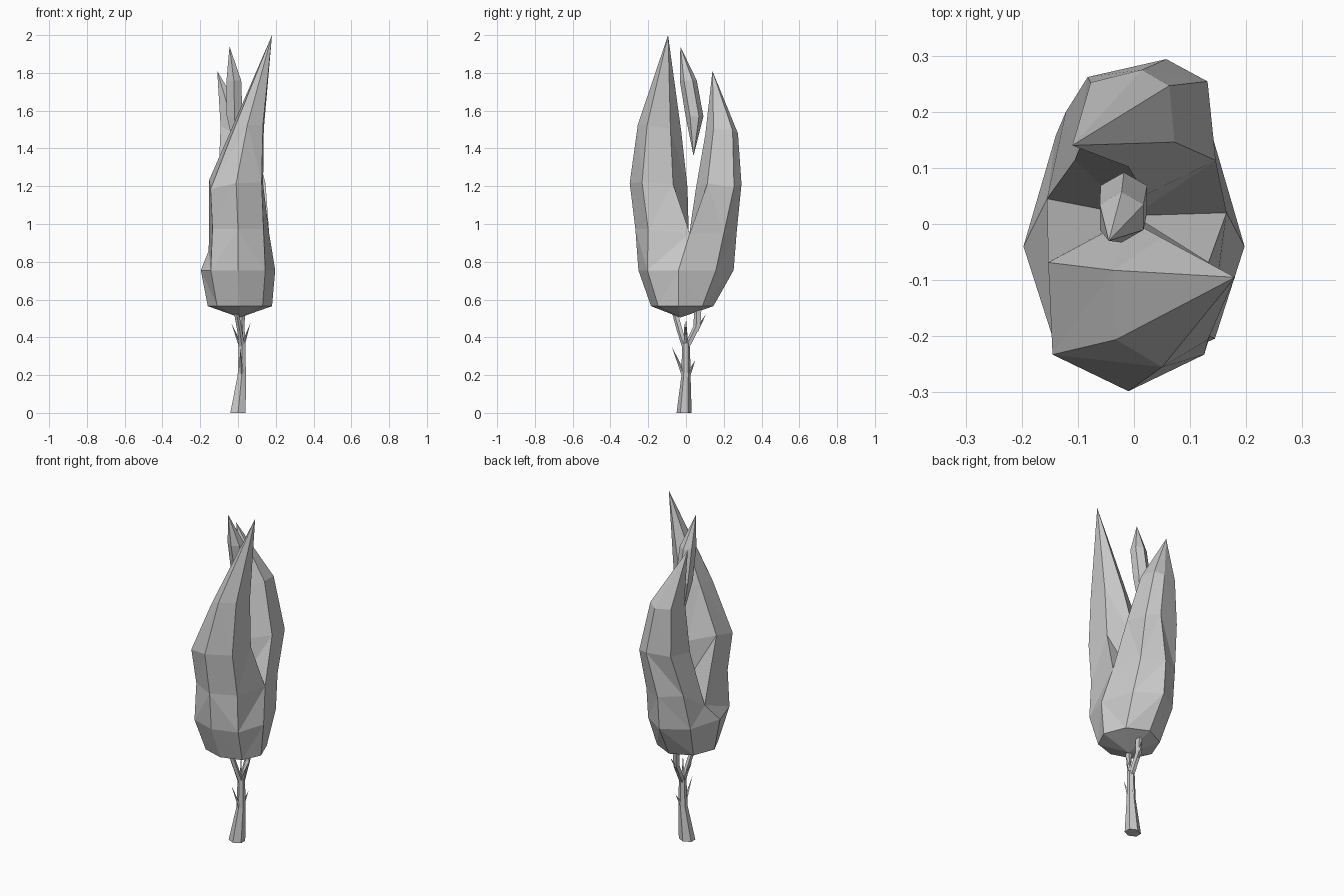
import bpy, bmesh, math, random

if "Cube" in bpy.data.objects:
    bpy.data.objects.remove(bpy.data.objects["Cube"])

random.seed(4)


def ring(bm, x, y, z, rx, ry, angles, skew=0.0, jitter=0.0, power=1.0):
    """Elliptic vertex ring; skew drags sides forward, power < 1 squares the front."""
    out = []
    for d in angles:
        c, s = math.cos(math.radians(d)), math.sin(math.radians(d))
        cc, ss = c, s
        if s < -0.01 and abs(c) > 0.01:
            cc = math.copysign(abs(c) ** power, c)
            ss = -abs(s) ** power
        out.append(bm.verts.new((x + rx * cc, y + ry * ss - skew * c * c,
                                 z + random.uniform(-jitter, jitter))))
    return out


def bridge(bm, a, b):
    """Triangulated band between two equal loops, alternating diagonals."""
    n = len(a)
    for i in range(n):
        j = (i + 1) % n
        if i % 2:
            bm.faces.new((a[i], a[j], b[j]))
            bm.faces.new((a[i], b[j], b[i]))
        else:
            bm.faces.new((a[i], a[j], b[i]))
            bm.faces.new((a[j], b[j], b[i]))


def fan(bm, loop, tip):
    v = bm.verts.new(tip)
    for i in range(len(loop)):
        bm.faces.new((loop[i], loop[(i + 1) % len(loop)], v))


def finish(bm, name):
    bmesh.ops.recalc_face_normals(bm, faces=bm.faces)
    me = bpy.data.meshes.new(name)
    bm.to_mesh(me)
    bm.free()
    bpy.context.collection.objects.link(bpy.data.objects.new(name, me))


def spindle(name, rings, n, low=None, top=None):
    """Simple tapered tube with pointed or flat ends."""
    bm = bmesh.new()
    ang = [-90 + 360 * i / n for i in range(n)]
    rows = [ring(bm, *r, ang) for r in rings]
    for a, b in zip(rows, rows[1:]):
        bridge(bm, a, b)
    for row, tip in ((rows[0], low), (rows[-1], top)):
        if tip:
            fan(bm, row, tip)
        else:
            bm.faces.new(row)
    finish(bm, name)


# Foliage: one closed shell that splits at a valley into two flames
bm = bmesh.new()
full = [-90 + 45 * i for i in range(8)]
rows = [ring(bm, 0.01, -0.02, 0.565, 0.17, 0.165, full, 0.02),
        ring(bm, 0.00, 0.00, 0.755, 0.197, 0.252, full, 0.04, 0, 0.9),
        ring(bm, 0.00, 0.00, 0.96, 0.172, 0.268, full, -0.02, 0.02, 0.7)]
fan(bm, rows[0], (0.01, -0.03, 0.505))
for a, b in zip(rows, rows[1:]):
    bridge(bm, a, b)
r = rows[-1]
r[2].co = (0.165, 0.02, 0.95)
r[6].co = (-0.155, 0.045, 0.86)
valley = bm.verts.new((0.0, 0.015, 0.93))

flames = [
    # front flame
    ([r[6], r[7], r[0], r[1], r[2], valley], [150, 215, 270, 325, 30, 90],
     [(-0.01, -0.145, 1.21, 0.165, 0.153), (0.05, -0.14, 1.50, 0.10, 0.115)],
     (0.18, -0.095, 2.0)),
    # back flame
    ([r[2], r[3], r[4], r[5], r[6], valley], [-30, 40, 75, 135, 210, 270],
     [(0.02, 0.175, 1.19, 0.145, 0.123), (-0.01, 0.19, 1.50, 0.095, 0.088)],
     (-0.11, 0.14, 1.81))]
for loop, angles, levels, tip in flames:
    for lv in levels:
        nxt = ring(bm, *lv, angles, 0, 0.03)
        bridge(bm, loop, nxt)
        loop = nxt
    fan(bm, loop, tip)
finish(bm, "foliage")

# Separate small leaf cluster between the flames
spindle("middle_leaf", [(-0.018, 0.045, 1.57, 0.048, 0.047),
                        (-0.022, 0.012, 1.76, 0.045, 0.045)], 6,
        (-0.01, 0.04, 1.36), (-0.045, -0.03, 1.94))

# Trunk and its two forks
spindle("trunk", [(0.00, -0.01, 0.00, 0.047, 0.040),
                  (0.02, 0.00, 0.20, 0.025, 0.024),
                  (0.022, 0.00, 0.37, 0.020, 0.021)], 6)
spindle("front_fork", [(0.022, 0.00, 0.34, 0.016, 0.018),
                       (0.01, -0.03, 0.43, 0.014, 0.017),
                       (-0.01, -0.06, 0.54, 0.014, 0.017)], 5)
spindle("back_fork", [(0.022, 0.00, 0.34, 0.016, 0.018),
                      (0.02, 0.06, 0.46, 0.016, 0.020),
                      (0.02, 0.065, 0.57, 0.018, 0.022)], 5)

# Pointed twigs: start, tip
twigs = [((0.02, -0.01, 0.20), (0.01, -0.075, 0.35)),
         ((0.02, 0.01, 0.20), (0.035, 0.05, 0.28)),
         ((0.02, 0.00, 0.34), (0.065, 0.00, 0.475)),
         ((0.02, 0.00, 0.34), (-0.035, -0.01, 0.475)),
         ((0.02, 0.00, 0.34), (0.02, 0.00, 0.50)),
         ((0.02, 0.05, 0.43), (0.03, 0.105, 0.52))]
for i, (a, b) in enumerate(twigs):
    spindle(f"twig_{i + 1}", [(*a, 0.012, 0.014)], 4, None, b)
